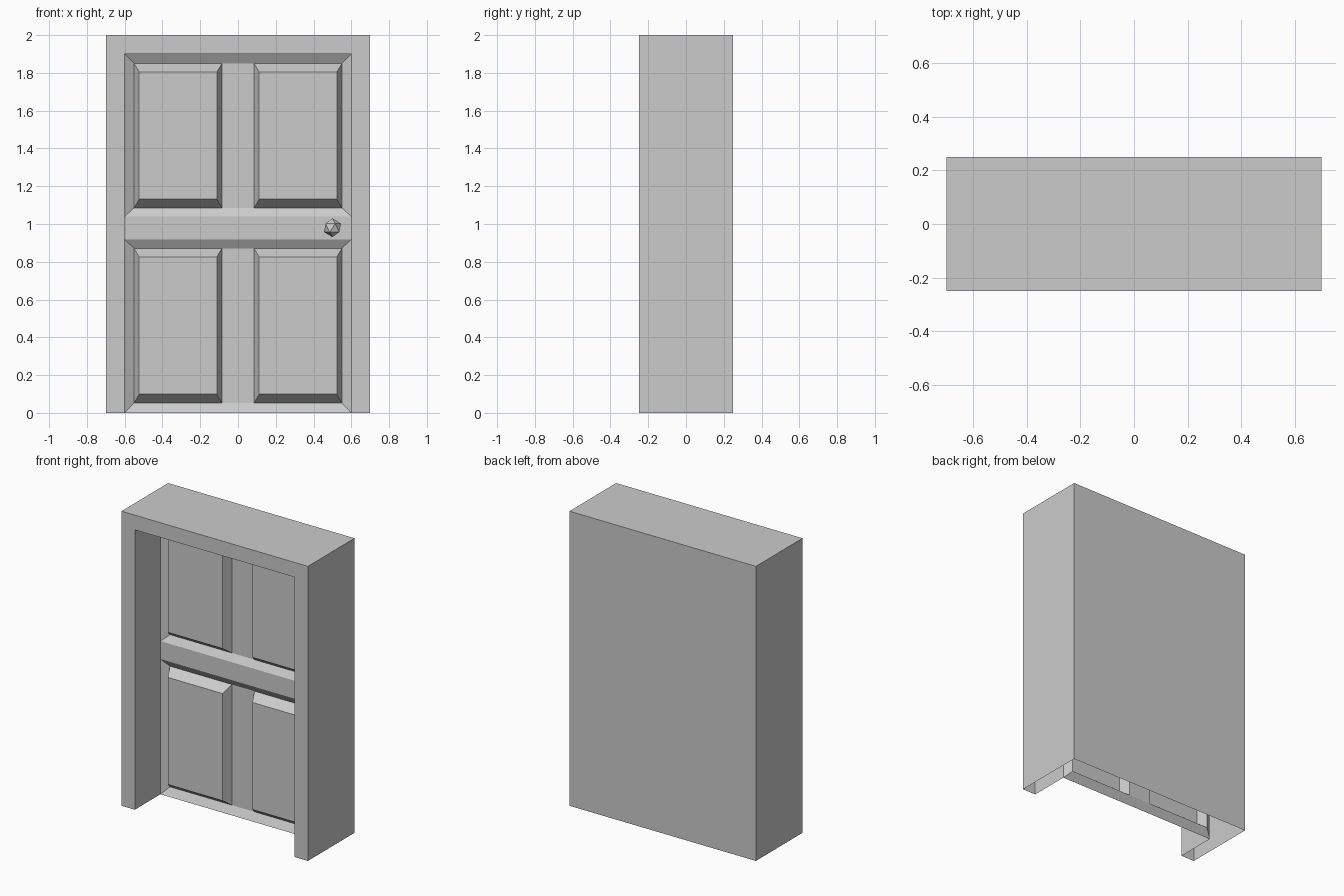
import bpy, bmesh

if "Cube" in bpy.data.objects:
    bpy.data.objects.remove(bpy.data.objects["Cube"])


def make_object(name, quads):
    """Build one flat-shaded object from a list of polygon corner lists."""
    bm = bmesh.new()
    for q in quads:
        bm.faces.new([bm.verts.new(p) for p in q])
    bmesh.ops.remove_doubles(bm, verts=bm.verts, dist=1e-5)
    mesh = bpy.data.meshes.new(name)
    bm.to_mesh(mesh)
    bm.free()
    ob = bpy.data.objects.new(name, mesh)
    bpy.context.collection.objects.link(ob)
    return ob


def rect(x0, x1, z0, z1, y):
    return [(x0, y, z0), (x1, y, z0), (x1, y, z1), (x0, y, z1)]


def bridge(a, b, closed=True):
    n = len(a) if closed else len(a) - 1
    return [[a[i], a[(i + 1) % len(a)], b[(i + 1) % len(b)], b[i]] for i in range(n)]


def arch(w, h, y):
    return [(w, y, 0), (w, y, h), (-w, y, h), (-w, y, 0)]


RAIL_Y, SUNK_Y, FIELD_Y = 0.025, 0.056, -0.006

# casing: hollow shell, open underneath
loops = [arch(0.7, 2, 0.25), arch(0.7, 2, -0.25),
         arch(0.6, 1.9, -0.25), arch(0.6, 1.9, RAIL_Y)]
faces = [loops[0][::-1]]
for a, b in zip(loops, loops[1:]):
    faces += bridge(b, a, closed=False)
make_object("door_casing", faces)

# middle rail between the two door halves
make_object("middle_rail", [rect(-0.6, 0.6, 0.918, 1.04, RAIL_Y)])

# each half: sloped surround, centre stile and two raised panels
for half, z0, z1, i0, i1 in (("lower", 0, 0.918, 0.052, 0.871),
                             ("upper", 1.04, 1.9, 1.085, 1.85)):
    surround = bridge(rect(-0.6, 0.6, z0, z1, RAIL_Y),
                      rect(-0.55, 0.55, i0, i1, SUNK_Y))
    surround.append(rect(-0.085, 0.085, i0, i1, SUNK_Y))
    make_object(half + "_surround", surround)
    for side, x0, x1 in (("left", -0.55, -0.085), ("right", 0.085, 0.55)):
        base = rect(x0, x1, i0, i1, SUNK_Y)
        field = rect(x0 + 0.027, x1 - 0.027, i0 + 0.047, i1 - 0.045, FIELD_Y)
        make_object(f"{half}_{side}_panel", bridge(base, field) + [field])

# faceted knob
bpy.ops.mesh.primitive_ico_sphere_add(subdivisions=1, radius=0.05,
                                      location=(0.5, -0.02, 0.98))
bpy.context.object.name = "door_knob"
